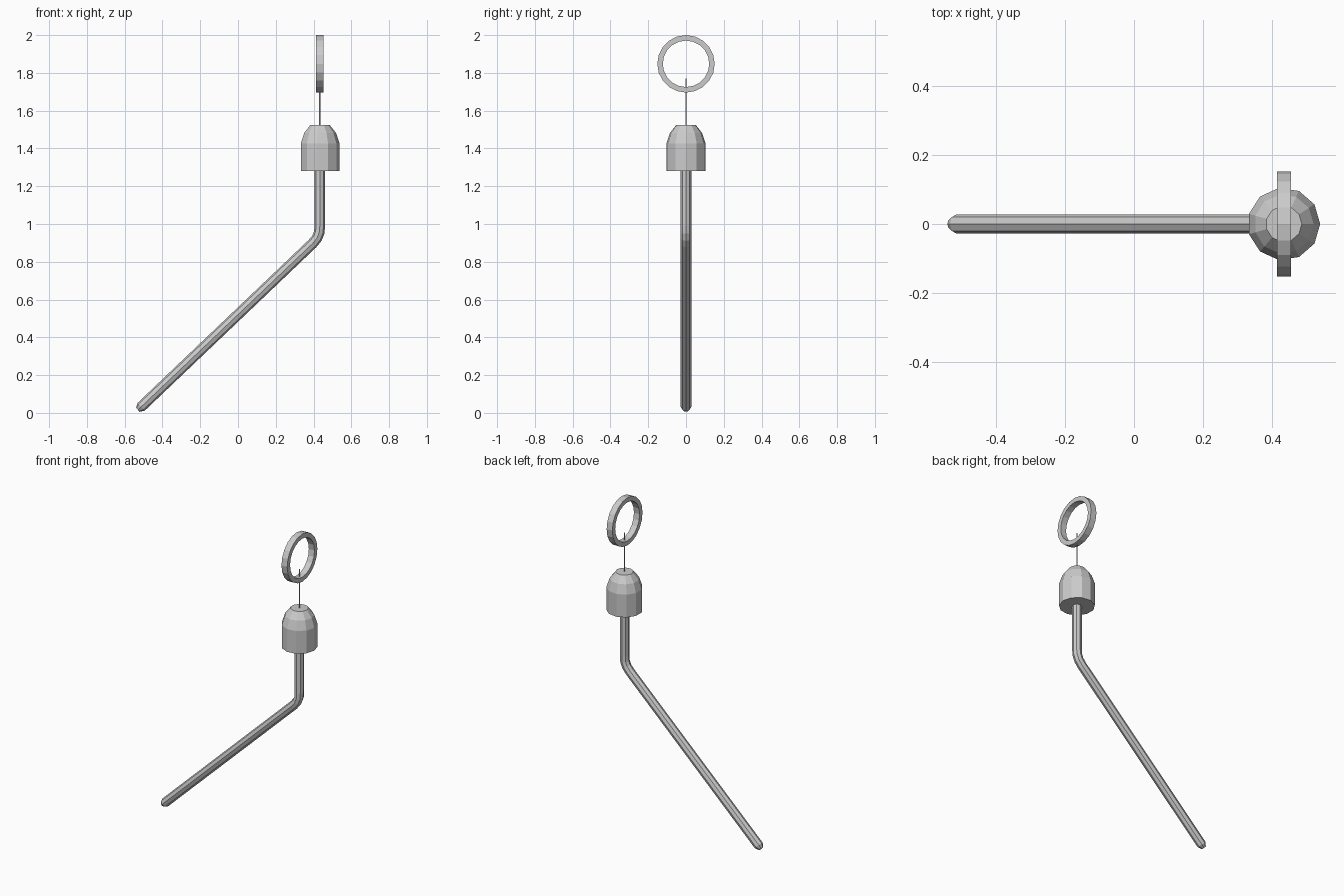
import bpy, bmesh, math
from mathutils import Matrix, Vector

if "Cube" in bpy.data.objects:
    bpy.data.objects.remove(bpy.data.objects["Cube"])

AXIS_X = 0.433  # shared vertical axis of handle, bell, cord and ring


def lathe(name, profile, sides, location, tilt=None, closed=False, phase=0.0):
    """Revolve (radius, height) points around local z."""
    bm = bmesh.new()
    rings = []
    for r, z in profile:
        rings.append([bm.verts.new((r * math.cos(phase + 2 * math.pi * i / sides),
                                    r * math.sin(phase + 2 * math.pi * i / sides), z))
                      for i in range(sides)])
    pairs = list(zip(rings, rings[1:]))
    if closed:
        pairs.append((rings[-1], rings[0]))
    else:
        bm.faces.new(rings[0][::-1])
        bm.faces.new(rings[-1])
    for a, b in pairs:
        for i in range(sides):
            j = (i + 1) % sides
            bm.faces.new((a[i], a[j], b[j], b[i]))
    bmesh.ops.recalc_face_normals(bm, faces=bm.faces)
    if tilt:
        bmesh.ops.transform(bm, matrix=tilt, verts=bm.verts)
    mesh = bpy.data.meshes.new(name)
    bm.to_mesh(mesh)
    bm.free()
    obj = bpy.data.objects.new(name, mesh)
    obj.location = location
    bpy.context.collection.objects.link(obj)
    return obj


def rod(name, path, radius, sides=8):
    """Sweep a round section along a path of (x, z, radius factor) in the xz plane."""
    bm = bmesh.new()
    pts = [Vector((x, 0, z)) for x, z, _ in path]
    rings = []
    for k, p in enumerate(pts):
        t_in = (p - pts[k - 1]).normalized() if k else Vector()
        t_out = (pts[k + 1] - p).normalized() if k < len(pts) - 1 else Vector()
        t = (t_in + t_out).normalized()
        side, up = Vector((0, 1, 0)), Vector((-t.z, 0, t.x))
        r = radius * path[k][2]
        rings.append([bm.verts.new(p + r * (math.cos(a) * side + math.sin(a) * up))
                      for a in (2 * math.pi * i / sides for i in range(sides))])
    for a, b in zip(rings, rings[1:]):
        for i in range(sides):
            j = (i + 1) % sides
            bm.faces.new((a[i], a[j], b[j], b[i]))
    bm.faces.new(rings[0])
    bm.faces.new(rings[-1])
    bmesh.ops.recalc_face_normals(bm, faces=bm.faces)
    mesh = bpy.data.meshes.new(name)
    bm.to_mesh(mesh)
    bm.free()
    obj = bpy.data.objects.new(name, mesh)
    bpy.context.collection.objects.link(obj)
    return obj


# Bent rod with a blunted lower tip
rod("bent_rod", [(-0.53, 0.016, 0.5), (-0.513, 0.032, 1.0), (0.395, 0.897, 1.0),
                 (0.418, 0.925, 1.0), (0.43, 0.955, 1.0), (AXIS_X, 0.99, 1.0),
                 (AXIS_X, 1.3, 1.0)], 0.028)

# Faceted bell-shaped cap
lathe("cap", [(0.105, 1.28), (0.105, 1.425), (0.086, 1.482), (0.052, 1.525)],
      11, (AXIS_X, 0, 0))

# Thin cord between cap and ring
lathe("cord", [(0.004, 1.52), (0.004, 1.77)], 6, (AXIS_X, 0, 0))

# Flat-banded ring facing sideways
lathe("ring", [(0.123, -0.02), (0.152, -0.02), (0.152, 0.02), (0.123, 0.02)],
      20, (AXIS_X, 0, 1.848), Matrix.Rotation(math.pi / 2, 4, 'Y'), closed=True)
